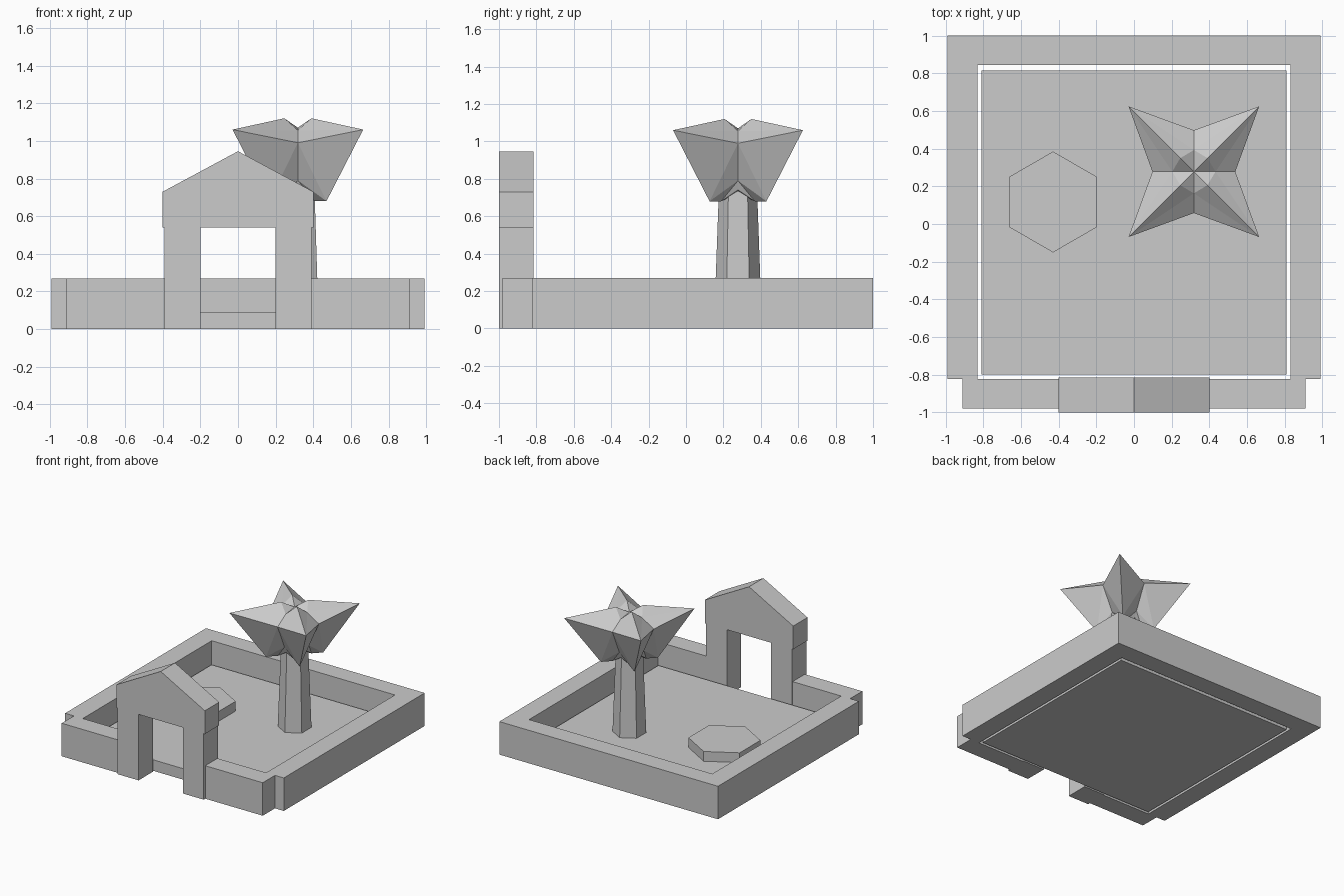
import bpy, bmesh, math

if "Cube" in bpy.data.objects:
    bpy.data.objects.remove(bpy.data.objects["Cube"])


def finish(name, bm):
    bmesh.ops.recalc_face_normals(bm, faces=bm.faces)
    mesh = bpy.data.meshes.new(name)
    bm.to_mesh(mesh)
    bm.free()
    obj = bpy.data.objects.new(name, mesh)
    bpy.context.collection.objects.link(obj)
    return obj


def prism(name, outline, vec):
    """Extrude a closed planar outline along a vector."""
    bm = bmesh.new()
    face = bm.faces.new([bm.verts.new(p) for p in outline])
    moved = bmesh.ops.extrude_face_region(bm, geom=[face], use_keep_orig=True)["geom"]
    bmesh.ops.translate(bm, vec=vec, verts=[v for v in moved if isinstance(v, bmesh.types.BMVert)])
    return finish(name, bm)


def hexagon(x, y, z, r):
    return [(x + r * math.sin(i * math.pi / 3), y + r * math.cos(i * math.pi / 3), z)
            for i in range(6)]


def loft(name, rings, bottom=None, top=None):
    """Skin equal rings of points; close the ends with a pole or a flat cap."""
    bm = bmesh.new()
    rows = [[bm.verts.new(p) for p in ring] for ring in rings]
    n = len(rows[0])
    for a, b in zip(rows, rows[1:]):
        for i in range(n):
            j = (i + 1) % n
            # split each quad so the ridges run along the spikes
            if i % 2:
                bm.faces.new((a[i], a[j], b[j]))
                bm.faces.new((a[i], b[j], b[i]))
            else:
                bm.faces.new((a[i], a[j], b[i]))
                bm.faces.new((a[j], b[j], b[i]))
    for row, pole in ((rows[0], bottom), (rows[-1], top)):
        if pole is None:
            bm.faces.new(row)
        else:
            tip = bm.verts.new(pole)
            for i in range(n):
                bm.faces.new((row[i], row[(i + 1) % n], tip))
    return finish(name, bm)


# Floor slab, separated from the wall by a narrow gap
prism("floor", [(-0.81, -0.8, 0), (0.81, -0.8, 0), (0.81, 0.815, 0), (-0.81, 0.815, 0)], (0, 0, 0.09))

# Surrounding wall: one outline, mirrored, open at the gate
half = [(0.3, -0.98), (0.91, -0.98), (0.91, -0.822), (0.99, -0.822), (0.99, 1.0)]
inner = [(0.83, 0.845), (0.83, -0.822), (0.3, -0.822)]
outline = half + [(-x, y) for x, y in reversed(half)]
outline += [(-x, y) for x, y in reversed(inner)] + inner
prism("boundary_wall", [(x, y, 0) for x, y in outline], (0, 0, 0.27))

# Gabled gateway
side = [(0.2, 0.54), (0.2, 0), (0.39, 0), (0.39, 0.54), (0.4, 0.54), (0.4, 0.73)]
gate = side + [(0, 0.945)] + [(-x, z) for x, z in reversed(side)]
prism("gateway", [(x, -1.0, z) for x, z in gate], (0, 0.185, 0))

# Hexagonal stone
prism("hexagonal_stone", hexagon(-0.43, 0.117, 0.08, 0.268), (0, 0, 0.09))

# Tapered six-sided tree trunk
TX, TY = 0.318, 0.278
trunk = bmesh.new()
low, high = [[trunk.verts.new(p) for p in hexagon(TX, TY, z, r)]
             for z, r in ((0.08, 0.126), (0.74, 0.102))]
for i in range(6):
    j = (i + 1) % 6
    trunk.faces.new((low[i], low[j], high[j], high[i]))
trunk.faces.new(low)
trunk.faces.new(high)
finish("tree_trunk", trunk)


# Star-shaped crown: rings alternate straight (valley) and diagonal (spike) points
def star_ring(straight, zs, diagonal, zd):
    ring = []
    for i in range(8):
        r, z = (diagonal * math.sqrt(2), zd) if i % 2 else (straight, zs)
        a = i * math.pi / 4
        ring.append((TX + r * math.cos(a), TY + r * math.sin(a), z))
    return ring


loft("tree_crown",
     [star_ring(0.11, 0.74, 0.09, 0.68),
      star_ring(0.13, 0.79, 0.152, 0.68),
      star_ring(0.22, 0.99, 0.347, 1.06),
      star_ring(0.115, 1.055, 0.072, 1.12)],
     bottom=(TX, TY, 0.72), top=(TX, TY, 1.07))
